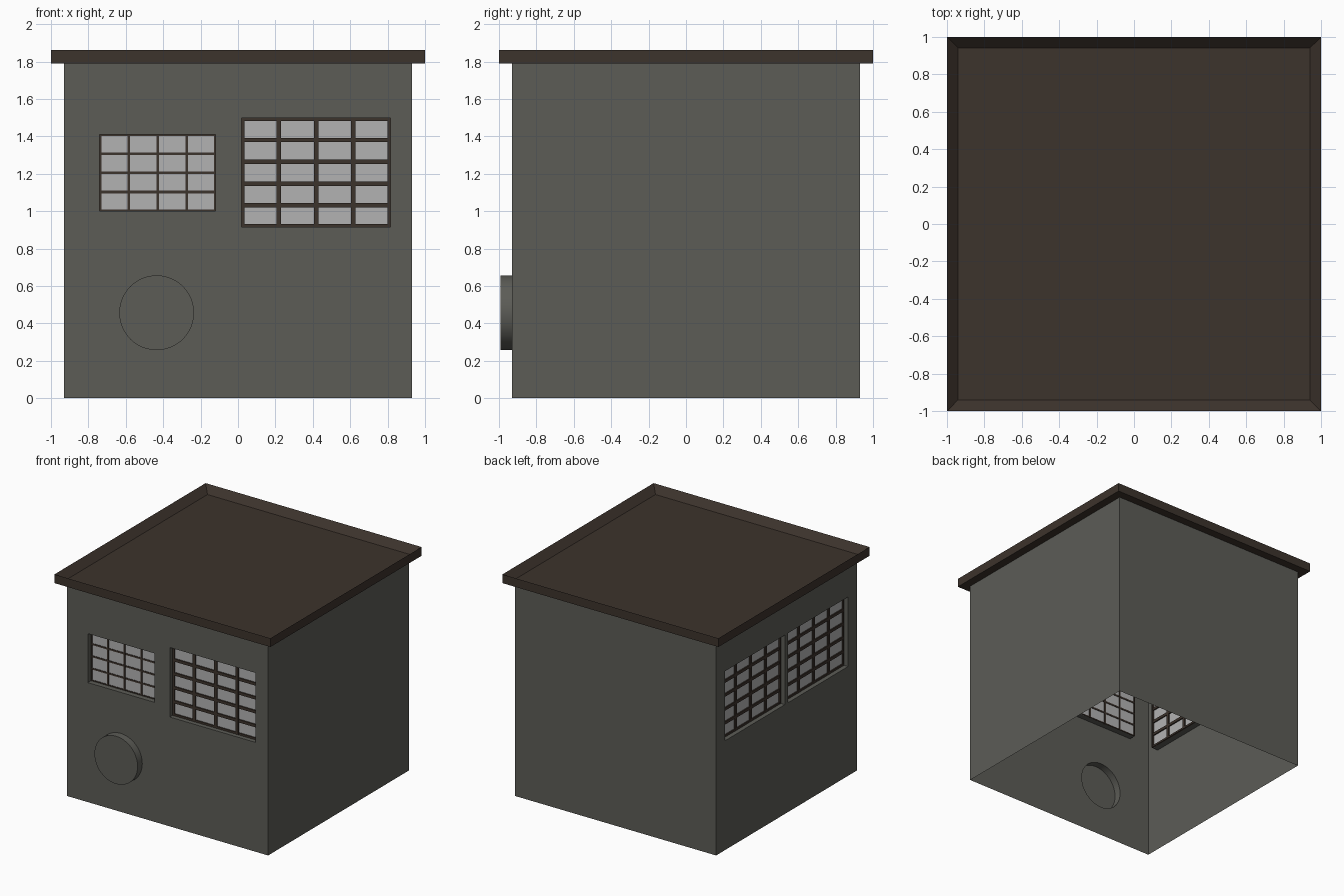
import bpy, bmesh, math
from mathutils import Vector

if "Cube" in bpy.data.objects:
    bpy.data.objects.remove(bpy.data.objects["Cube"])

W, H = 0.93, 1.79          # half width and height of the walls
DEPTH = 0.05               # how far the windows are set in


def material(name, rgb):
    m = bpy.data.materials.new(name)
    m.diffuse_color = (*rgb, 1)
    m.use_nodes = True
    m.node_tree.nodes["Principled BSDF"].inputs["Base Color"].default_value = m.diffuse_color
    return m


WALL = material("grey_plaster", (0.107, 0.107, 0.094))
WOOD = material("dark_wood", (0.046, 0.033, 0.025))
PANE = material("pale_pane", (0.45, 0.45, 0.45))


def front(u, d, z):        # d is measured inward from the wall
    return Vector((u, d - W, z))


def left(u, d, z):
    return Vector((d - W, u, z))


def finish(bm, name, mat):
    bmesh.ops.remove_doubles(bm, verts=bm.verts, dist=1e-5)
    bmesh.ops.recalc_face_normals(bm, faces=bm.faces)
    me = bpy.data.meshes.new(name)
    bm.to_mesh(me)
    bm.free()
    me.materials.append(mat)
    ob = bpy.data.objects.new(name, me)
    bpy.context.collection.objects.link(ob)
    return ob


def add_box(bm, side, u0, u1, d0, d1, z0, z1):
    a, b = side(u0, d0, z0), side(u1, d1, z1)
    verts = bmesh.ops.create_cube(bm, size=1)["verts"]
    for v in verts:
        v.co = Vector([(a[i] + b[i]) / 2 + v.co[i] * (b[i] - a[i]) for i in range(3)])


def rect(u0, u1, z0, z1):
    return [(u0, z0), (u1, z0), (u1, z1), (u0, z1)]


def wall_with_holes(bm, side, holes):
    """holes: list of (outline, depth); the rim of each is extended to its depth."""
    edges = []
    for outline, depth in [(rect(-W, W, 0, H), None)] + holes:
        vs = [bm.verts.new(side(u, 0, z)) for u, z in outline]
        n = len(vs)
        edges += [bm.edges.new((vs[i], vs[(i + 1) % n])) for i in range(n)]
        if depth is not None:
            ws = [bm.verts.new(side(u, depth, z)) for u, z in outline]
            for i in range(n):
                j = (i + 1) % n
                bm.faces.new((vs[i], vs[j], ws[j], ws[i]))
            if depth < 0:          # projecting drum gets a cap
                bm.faces.new(ws)
    normal = Vector((0, -1, 0)) if side is front else Vector((-1, 0, 0))
    bmesh.ops.triangle_fill(bm, use_beauty=True, use_dissolve=False,
                            edges=edges, normal=normal)


def window(name, side, u0, u1, z0, z1, cols, rows, frame, bar, half):
    # one pane behind a lattice of bars
    bm = bmesh.new()
    add_box(bm, side, u0, u1, DEPTH - 0.003, DEPTH + 0.003, z0, z1)
    finish(bm, name + "_pane", PANE)
    bm = bmesh.new()
    d0, d1 = DEPTH - half, DEPTH + half
    for i in range(cols + 1):
        edge = i in (0, cols)
        c = u0 + (u1 - u0) * i / cols
        lo = c if i == 0 else c - (frame if edge else bar / 2)
        hi = c if i == cols else c + (frame if edge else bar / 2)
        add_box(bm, side, lo, hi, d0, d1, z0, z1)
    e = 0.001                      # horizontal bars sit a hair further back
    for i in range(rows + 1):
        edge = i in (0, rows)
        c = z0 + (z1 - z0) * i / rows
        lo = c if i == 0 else c - (frame if edge else bar / 2)
        hi = c if i == rows else c + (frame if edge else bar / 2)
        add_box(bm, side, u0, u1, d0 + e, d1 - e, lo, hi)
    finish(bm, name + "_lattice", WOOD)


# Walls: open-bottomed shell with window openings and a round drum on the front
small = (-0.74, -0.12, 1.0, 1.41)
big = (0.02, 0.815, 0.915, 1.497)
big_mirror = (-0.815, -0.02, 0.915, 1.497)
disc = [(-0.435 + 0.2 * math.cos(t), 0.457 + 0.2 * math.sin(t))
        for t in (2 * math.pi * k / 48 for k in range(48))]

bm = bmesh.new()
wall_with_holes(bm, front, [(rect(*small), DEPTH), (rect(*big), DEPTH), (disc, -0.062)])
wall_with_holes(bm, left, [(rect(*big), DEPTH), (rect(*big_mirror), DEPTH)])
for a, b in (((W, -W), (W, W)), ((W, W), (-W, W))):
    bm.faces.new([bm.verts.new(p) for p in
                  ((*a, 0), (*b, 0), (*b, H), (*a, H))])
walls = finish(bm, "walls", WALL)
bpy.context.view_layer.objects.active = walls
walls.select_set(True)
bpy.ops.object.shade_smooth_by_angle(angle=math.radians(30))

# Windows
window("small_front_window", front, *small, 4, 4, 0.009, 0.014, 0.008)
window("large_front_window", front, *big, 4, 5, 0.016, 0.024, 0.014)
window("left_window_a", left, *big, 4, 5, 0.016, 0.024, 0.014)
window("left_window_b", left, *big_mirror, 4, 5, 0.016, 0.024, 0.014)

# Roof: overhanging slab with a sunken top
bm = bmesh.new()
add_box(bm, lambda u, d, z: Vector((u, d, z)), -1, 1, -1, 1, H, 1.863)
bm.normal_update()
top = [f for f in bm.faces if abs(f.calc_center_median().z - 1.863) < 1e-4]
bmesh.ops.inset_region(bm, faces=top, thickness=0.082)
bmesh.ops.translate(bm, vec=(0, 0, -0.058), verts=top[0].verts)
finish(bm, "roof", WOOD)
